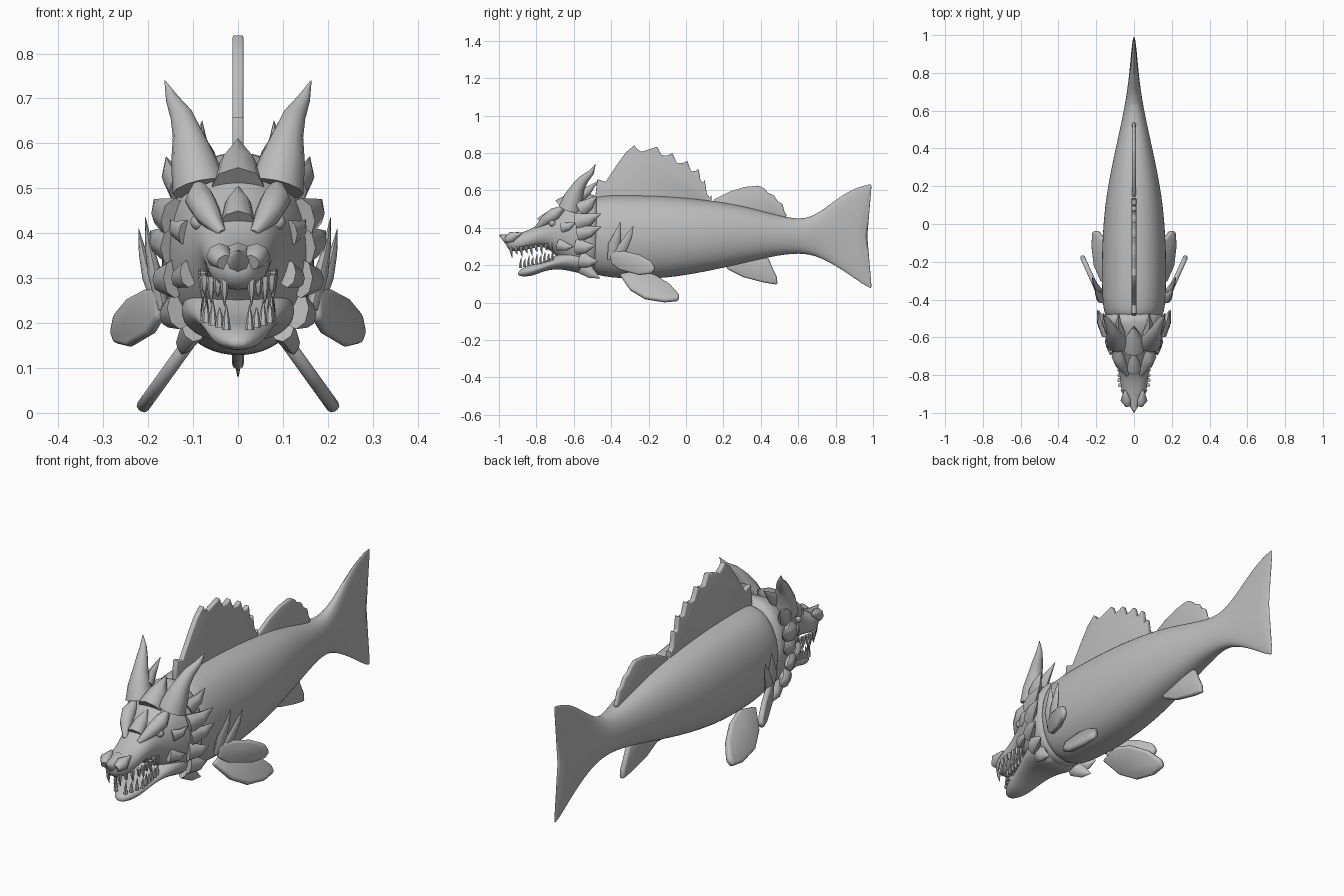
import bpy, bmesh, math
from mathutils import Vector

cube = bpy.data.objects.get("Cube")
if cube:
    bpy.data.objects.remove(cube)

skin = bpy.data.materials.new("stone_grey")
skin.use_nodes = True
GREY = (0.5, 0.5, 0.5, 1)
skin.diffuse_color = GREY
skin.node_tree.nodes["Principled BSDF"].inputs["Base Color"].default_value = GREY


def finish(name, bm, mirror=False, subsurf=0, angle=40):
    bmesh.ops.recalc_face_normals(bm, faces=bm.faces)
    mesh = bpy.data.meshes.new(name)
    bm.to_mesh(mesh)
    bm.free()
    ob = bpy.data.objects.new(name, mesh)
    bpy.context.collection.objects.link(ob)
    mesh.materials.append(skin)
    bpy.ops.object.select_all(action='DESELECT')
    ob.select_set(True)
    bpy.context.view_layer.objects.active = ob
    bpy.ops.object.shade_smooth_by_angle(angle=math.radians(angle))
    if mirror:
        ob.modifiers.new("mirror", 'MIRROR').use_mirror_merge = False
    if subsurf:
        ob.modifiers.new("smooth", 'SUBSURF').levels = subsurf
        ob.modifiers["smooth"].render_levels = subsurf
    return ob


def bridge(bm, rings):
    n = len(rings[0])
    for a, b in zip(rings, rings[1:]):
        for i in range(n):
            bm.faces.new((a[i], a[(i + 1) % n], b[(i + 1) % n], b[i]))
    bm.faces.new(rings[0])
    bm.faces.new(rings[-1])


def loft(name, sections, power=0.85, sides=16):
    """Sections along y: (y, bottom, top, half width, sweep of upper and lower ends)."""
    bm = bmesh.new()
    rings = []
    for y, lo, hi, w, sweep in sections:
        ring = []
        for i in range(sides):
            a = math.tau * i / sides
            c, s = math.cos(a), math.sin(a)
            x = w * math.copysign(abs(c) ** power, c)
            ring.append(bm.verts.new((x, y + sweep * abs(s) ** 1.5, (lo + hi) / 2 + (hi - lo) / 2 * s)))
        rings.append(ring)
    bridge(bm, rings)
    return finish(name, bm, subsurf=2)


def spike(name, points, radii, mirror=True, flat=1.0, sides=8, bm=None):
    """Tapered tube along a path, ending in a near point."""
    own = bm is None
    bm = bm or bmesh.new()
    pts = [Vector(p) for p in points]
    rings = []
    for i, p in enumerate(pts):
        d = (pts[min(i + 1, len(pts) - 1)] - pts[max(i - 1, 0)]).normalized()
        side = Vector((1, 0, 0)) - d * d.x
        side.normalize()
        up = d.cross(side)
        r = max(radii[i], 0.001)
        rings.append([bm.verts.new(p + side * r * flat * math.cos(math.tau * k / sides)
                                   + up * r * math.sin(math.tau * k / sides)) for k in range(sides)])
    bridge(bm, rings)
    if own:
        return finish(name, bm, mirror, angle=50)


def fin(name, outline, thick, x0=0.0, by_y=0.0, by_z=0.0, mirror=False):
    """Flat fin from a (y, z) outline, tilted by x = x0 + by_y*y + by_z*z."""
    bm = bmesh.new()
    bm.faces.new([bm.verts.new((x0 + by_y * y + by_z * z, y, z)) for y, z in outline])
    ob = finish(name, bm, mirror)
    solid = ob.modifiers.new("thickness", 'SOLIDIFY')
    solid.thickness, solid.offset = thick, 0
    bev = ob.modifiers.new("rounding", 'BEVEL')
    bev.width, bev.segments = thick * 0.4, 2
    return ob


# Body flowing into the swept tail fin
loft("body_and_tail", [
    (-.52, .16, .55, .14, 0), (-.46, .135, .58, .168, 0), (-.3, .12, .58, .175, 0),
    (-.1, .125, .575, .172, 0), (.1, .16, .555, .158, 0), (.3, .205, .525, .122, 0),
    (.5, .255, .465, .076, 0), (.64, .265, .44, .047, 0), (.74, .23, .505, .032, 0),
    (.85, .155, .6, .02, .01), (.91, .085, .635, .015, .045), (.932, .07, .64, .011, .06),
    (.935, .07, .64, .009, .062)])

# Skull, snout and lower jaw
loft("skull_and_snout", [
    (-.965, .31, .345, .02, 0), (-.945, .275, .36, .045, 0), (-.89, .27, .372, .068, 0),
    (-.81, .295, .4, .075, 0), (-.745, .3, .455, .088, 0), (-.69, .24, .5, .112, 0),
    (-.62, .18, .555, .142, 0), (-.53, .15, .59, .168, 0), (-.45, .15, .585, .165, 0)])
loft("lower_jaw", [
    (-.9, .145, .165, .018, 0), (-.87, .138, .19, .045, 0), (-.82, .142, .205, .065, 0),
    (-.757, .17, .22, .078, 0), (-.69, .18, .255, .098, 0), (-.62, .17, .3, .125, 0),
    (-.5, .135, .3, .14, 0)])

# Nose horn, nostril bumps and central crests
spike("nose_horn", [(0, -.9, .335), (0, -.96, .34), (0, -1, .362)], [.045, .025, 0], False)
spike("nostril", [(.03, -.96, .335), (.042, -.93, .35), (.05, -.88, .37)], [.018, .03, .004])
spike("brow_crest", [(0, -.77, .42), (0, -.72, .465), (0, -.68, .505)], [.04, .03, 0], False)
spike("head_crest", [(0, -.66, .5), (0, -.6, .55), (0, -.54, .61)], [.06, .045, 0], False)

# Brow ridges and eyes
spike("brow_ridge", [(.035, -.8, .4), (.068, -.745, .445), (.085, -.7, .475), (.092, -.63, .525)],
      [.01, .03, .034, 0])
bm = bmesh.new()
bmesh.ops.create_uvsphere(bm, u_segments=12, v_segments=8, radius=.018)
bmesh.ops.translate(bm, verts=bm.verts, vec=(.088, -.715, .425))
finish("eye", bm, mirror=True)

# Large curved horns
spike("horn", [(.085, -.62, .5), (.1, -.6, .565), (.112, -.575, .62), (.125, -.545, .66),
               (.146, -.505, .698), (.163, -.484, .74)], [.062, .05, .034, .026, .015, 0], sides=12)

# Frill of spikes behind the cheeks: base, tip, base radius
FRILL = [((.125, -.56, .5), (.16, -.475, .57), .045), ((.14, -.58, .43), (.187, -.455, .475), .05),
         ((.145, -.57, .37), (.195, -.455, .405), .045), ((.14, -.58, .3), (.188, -.485, .305), .045),
         ((.13, -.56, .23), (.165, -.47, .22), .045), ((.1, -.55, .19), (.125, -.46, .13), .04),
         ((.115, -.66, .4), (.15, -.59, .43), .03), ((.11, -.68, .31), (.145, -.6, .3), .032),
         ((.07, -.58, .56), (.08, -.47, .65), .035)]
for base, tip, r in FRILL:
    b, t = Vector(base), Vector(tip)
    mid = b.lerp(t, .5) + Vector((.008, 0, -.006))
    spike("frill_spike", [b, mid, t], [r, r * .65, 0], flat=.7)

# Teeth along both jaws, alternating long and short
bm = bmesh.new()
for i in range(9):
    f = i / 8
    size = 1.25 if i % 2 == 0 else .8
    x = .03 + .048 * min(1, f * 2.5)
    y = -.935 + .215 * f
    z = .288 + .022 * f
    spike("", [(x, y, z + .01), (x, y, z - .018), (x, y + .006, z - .04 * size)],
          [.011, .008, 0], sides=6, bm=bm)
    x, y, z = x - .004, -.885 + .17 * f, .185 + .04 * f
    spike("", [(x, y, z), (x, y, z + .025), (x, y + .004, z + .025 + .025 * size)],
          [.01, .007, 0], sides=6, bm=bm)
finish("teeth", bm, mirror=True)

# Spiny front dorsal fin with hooked points
TIPS = [(-.275, .842), (-.152, .834), (-.072, .8), (.008, .758), (.068, .715), (.1, .655), (.138, .575)]
edge = [(-.47, .5), (-.485, .57), (-.474, .66), (-.43, .645), (-.36, .75), (-.32, .805), TIPS[0]]
for (y0, z0), (y1, z1) in zip(TIPS, TIPS[1:]):
    dy, low = y1 - y0, min(z0, z1)
    edge += [(y0 + dy * .08, z0 - .018), (y0 + dy * .3, (low + z0) / 2 - .032),
             (y0 + dy * .7, low - .012), (y1, z1)]
fin("front_dorsal_fin", edge + [(.13, .5)], .024)

# Rear dorsal fin and anal fin
fin("rear_dorsal_fin", [(.13, .5), (.147, .55), (.23, .592), (.31, .618), (.39, .626), (.425, .605),
                        (.44, .585), (.47, .575), (.49, .54), (.515, .53), (.525, .49), (.54, .465), (.5, .42)], .02)
fin("anal_fin", [(.2, .23), (.22, .18), (.31, .135), (.42, .107), (.49, .096), (.485, .14),
                 (.465, .18), (.44, .24)], .026)

# Paired pelvic and pectoral fins
fin("pelvic_fin", [(-.355, .15), (-.3, .07), (-.22, .022), (-.115, .005), (-.04, .012), (-.035, .04),
                   (-.085, .096), (-.165, .145), (-.25, .17)], .03, x0=.222, by_z=-.72, mirror=True)
fin("pectoral_fin", [(-.405, .28), (-.4, .21), (-.355, .176), (-.25, .148), (-.185, .155), (-.165, .18),
                     (-.184, .22), (-.25, .256), (-.33, .275)], .026, x0=.352, by_y=.45, mirror=True)
spike("pectoral_spine_front", [(.165, -.39, .23), (.185, -.385, .31), (.198, -.365, .37), (.206, -.35, .435)],
      [.03, .032, .018, 0], flat=.5)
spike("pectoral_spine_rear", [(.175, -.37, .24), (.2, -.335, .3), (.212, -.305, .355), (.221, -.282, .41)],
      [.03, .026, .018, 0], flat=.5)
